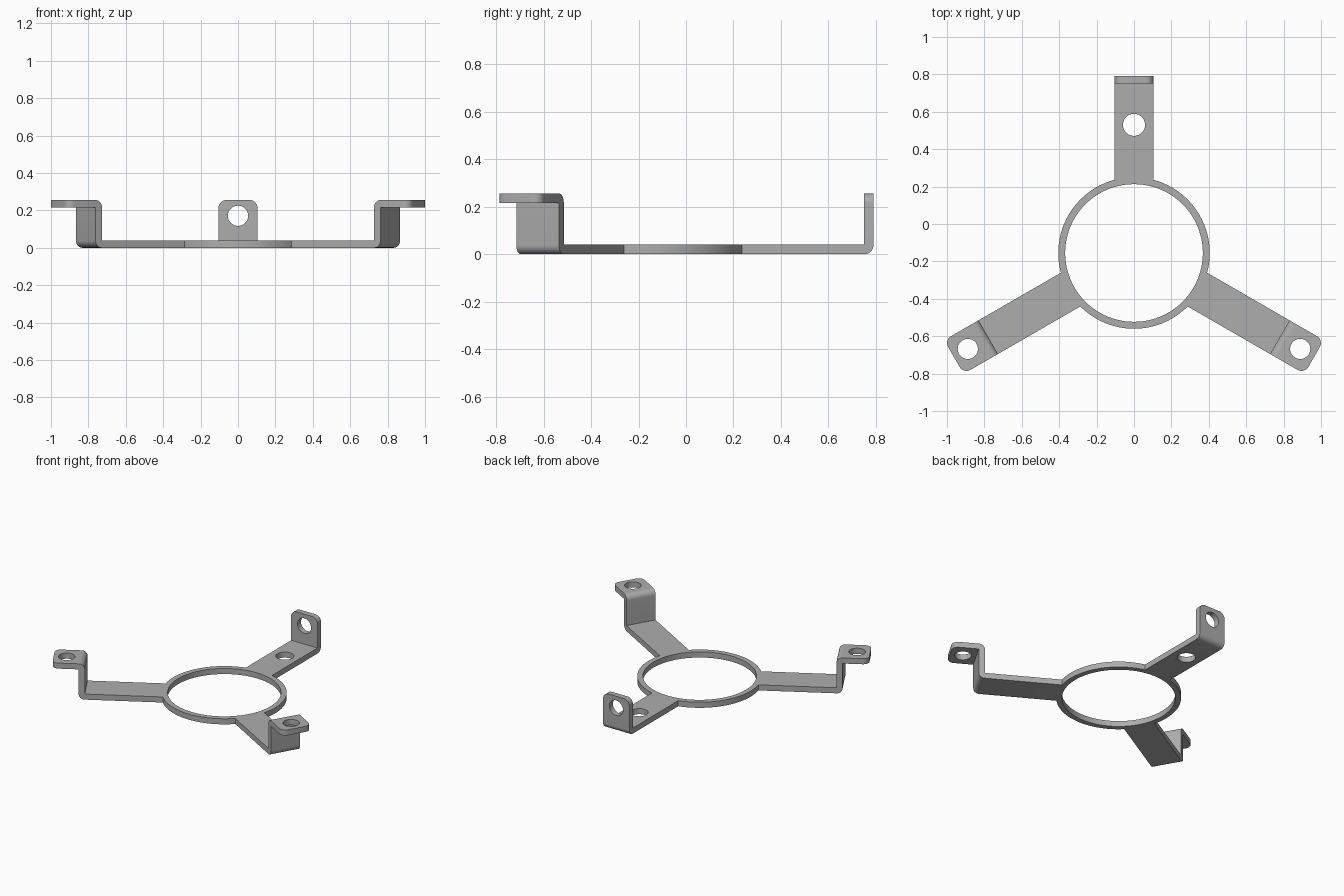
import bpy, bmesh, math
from mathutils import Vector, Matrix

if "Cube" in bpy.data.objects:
    bpy.data.objects.remove(bpy.data.objects["Cube"], do_unlink=True)

CENTRE = Vector((0, -0.155, 0))   # middle of the ring
T = 0.04                          # sheet thickness
HALF = 0.104                      # half width of each arm
TOP = 0.255
START = 0.375                     # arms begin inside the ring band

metal = bpy.data.materials.new("grey metal")
metal.use_nodes = True
metal.diffuse_color = (0.42, 0.42, 0.42, 1)
metal.node_tree.nodes["Principled BSDF"].inputs["Base Color"].default_value = metal.diffuse_color


def make_object(name, bm):
    bmesh.ops.recalc_face_normals(bm, faces=bm.faces)
    mesh = bpy.data.meshes.new(name)
    bm.to_mesh(mesh)
    bm.free()
    obj = bpy.data.objects.new(name, mesh)
    bpy.context.collection.objects.link(obj)
    mesh.materials.append(metal)
    return obj


def select(obj):
    bpy.ops.object.select_all(action='DESELECT')
    obj.select_set(True)
    bpy.context.view_layer.objects.active = obj


def smooth(obj):
    select(obj)
    bpy.ops.object.shade_smooth_by_angle(angle=math.radians(30))


def drill(obj, location, radius, along_arm=False):
    """Cut a round hole, upright or along the arm."""
    bm = bmesh.new()
    turn = Matrix.Rotation(math.pi / 2, 4, 'Y') if along_arm else Matrix()
    bmesh.ops.create_cone(bm, cap_ends=True, segments=48, radius1=radius, radius2=radius,
                          depth=T * 3, matrix=Matrix.Translation(location) @ turn)
    cutter = make_object("hole_cutter", bm)
    cutter.hide_render = True
    mod = obj.modifiers.new("hole", 'BOOLEAN')
    mod.operation, mod.solver, mod.object = 'DIFFERENCE', 'EXACT', cutter
    select(obj)
    bpy.ops.object.modifier_apply(modifier=mod.name)
    bpy.data.objects.remove(cutter, do_unlink=True)


def bevel_edges(bm, test, radius):
    edges = [e for e in bm.edges if all(test(v.co) for v in e.verts)]
    bmesh.ops.bevel(bm, geom=edges, offset=radius, segments=8, profile=0.5, affect='EDGES')


def near(a, b):
    return abs(a - b) < 1e-4


def bent_strip(name, profile, bends, tip):
    """Extrude a side profile over the arm width, round its bends and tip corners."""
    bm = bmesh.new()
    face = bm.faces.new([bm.verts.new((u, -HALF, z)) for u, z in profile])
    result = bmesh.ops.extrude_face_region(bm, geom=[face])
    verts = [g for g in result["geom"] if isinstance(g, bmesh.types.BMVert)]
    bmesh.ops.translate(bm, verts=verts, vec=(0, 2 * HALF, 0))
    for u, z in bends:
        bevel_edges(bm, lambda c: near(c.x, u) and near(c.z, z), T * 0.95)
    for side in (-HALF, HALF):
        bevel_edges(bm, lambda c: near(c.y, side) and tip(c), 0.042)
    return make_object(name, bm)


def place(obj, degrees):
    obj.data.transform(Matrix.Translation(CENTRE) @ Matrix.Rotation(math.radians(degrees), 4, 'Z'))
    smooth(obj)


# Ring: a rectangular section spun around the centre
bm = bmesh.new()
section = [bm.verts.new(CENTRE + Vector((r, 0, z)))
           for r, z in ((0.368, 0), (0.405, 0), (0.405, T), (0.368, T))]
edges = [bm.edges.new((section[i], section[(i + 1) % 4])) for i in range(4)]
bmesh.ops.spin(bm, geom=section + edges, cent=CENTRE, axis=(0, 0, 1),
               angle=math.tau, steps=96, use_merge=True)
bmesh.ops.remove_doubles(bm, verts=bm.verts, dist=1e-5)
smooth(make_object("ring", bm))

# Front arms: step up to a flat drilled tab
WALL, TIP = 0.90, 1.112
step = [(START, 0), (WALL + T, 0), (WALL + T, TOP - T), (TIP, TOP - T),
        (TIP, TOP), (WALL, TOP), (WALL, T), (START, T)]
for name, degrees in (("left_front_arm", -30), ("right_front_arm", 210)):
    arm = bent_strip(name, step, [(WALL + T, 0), (WALL, TOP)], lambda c: near(c.x, TIP))
    drill(arm, (1.026, 0, TOP - T / 2), 0.054)
    place(arm, degrees)

# Rear arm: flat drilled strip ending in an upright drilled tab
END = 0.945
upright = [(START, 0), (END, 0), (END, TOP), (END - T, TOP), (END - T, T), (START, T)]
rear = bent_strip("rear_arm", upright, [(END, 0)], lambda c: near(c.z, TOP))
drill(rear, (0.685, 0, T / 2), 0.059)
drill(rear, (END - T / 2, 0, 0.171), 0.054, along_arm=True)
place(rear, 90)
